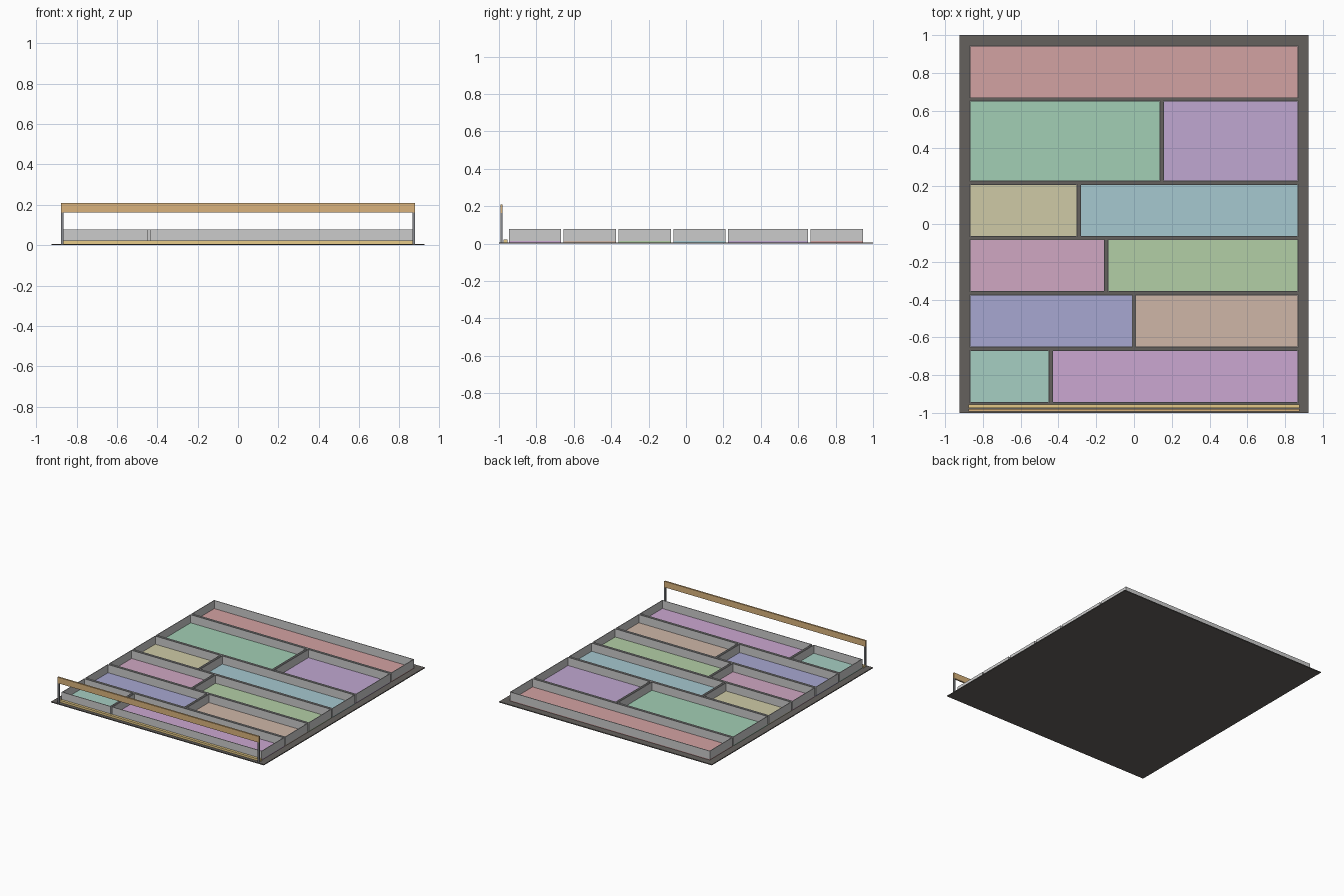
import bpy, bmesh
from mathutils import Matrix

if "Cube" in bpy.data.objects:
    bpy.data.objects.remove(bpy.data.objects["Cube"])


def material(name, rgb):
    m = bpy.data.materials.new(name)
    m.diffuse_color = (*rgb, 1)
    m.use_nodes = True
    m.node_tree.nodes["Principled BSDF"].inputs["Base Color"].default_value = m.diffuse_color
    return m


def boxes(name, extents, mat=None):
    """One object from boxes given as (x0, x1, y0, y1, z0, z1)."""
    bm = bmesh.new()
    for x0, x1, y0, y1, z0, z1 in extents:
        centre = ((x0 + x1) / 2, (y0 + y1) / 2, (z0 + z1) / 2)
        size = (x1 - x0, y1 - y0, z1 - z0, 1)
        bmesh.ops.create_cube(bm, size=1, matrix=Matrix.Translation(centre) @ Matrix.Diagonal(size))
    mesh = bpy.data.meshes.new(name)
    bm.to_mesh(mesh)
    bm.free()
    ob = bpy.data.objects.new(name, mesh)
    bpy.context.collection.objects.link(ob)
    if mat:
        mesh.materials.append(mat)
    return ob


BASE_TOP, FLOOR_TOP, WALL_TOP = 0.007, 0.013, 0.077
GAP, WALL, HALF_X = 0.0133, 0.005, 0.87

# Base plate
boxes("base_plate", [(-0.925, 0.925, -1, 1, 0, BASE_TOP)],
      material("dark_base", (0.13, 0.12, 0.11)))

# Rows of open trays, back to front: (depth, divider x, floor colours)
rows = [
    (0.28, None, [(0.65, 0.36, 0.36)]),
    (0.427, 0.147, [(0.36, 0.62, 0.46), (0.53, 0.39, 0.64)]),
    (0.28, -0.293, [(0.62, 0.59, 0.38), (0.38, 0.58, 0.63)]),
    (0.28, -0.147, [(0.63, 0.39, 0.54), (0.45, 0.62, 0.38)]),
    (0.28, 0.0, [(0.39, 0.39, 0.64), (0.62, 0.47, 0.39)]),
    (0.28, -0.44, [(0.38, 0.62, 0.54), (0.6, 0.39, 0.64)]),
]
y1, n = 0.946, 0
for depth, split, colours in rows:
    y0 = y1 - depth
    if split is None:
        spans = [(-HALF_X, HALF_X)]
    else:
        spans = [(-HALF_X, split - GAP / 2), (split + GAP / 2, HALF_X)]
    for (x0, x1), rgb in zip(spans, colours):
        n += 1
        boxes(f"tray_floor_{n}", [(x0, x1, y0, y1, BASE_TOP, FLOOR_TOP)],
              material(f"tray_colour_{n}", rgb))
        z = (FLOOR_TOP, WALL_TOP)
        boxes(f"tray_walls_{n}", [
            (x0, x1, y0, y0 + WALL, *z), (x0, x1, y1 - WALL, y1, *z),
            (x0, x0 + WALL, y0 + WALL, y1 - WALL, *z),
            (x1 - WALL, x1, y0 + WALL, y1 - WALL, *z)])
    y1 = y0 - GAP

# Low front strip
boxes("front_strip", [(-0.877, 0.877, -0.975, -0.955, BASE_TOP, 0.023)],
      material("yellow", (0.8, 0.6, 0.25)))

# Raised front rail on two posts
boxes("front_rail", [(-0.877, 0.877, -0.993, -0.98, 0.163, 0.21)],
      material("orange", (0.7, 0.45, 0.2)))
post_mat = material("post_grey", (0.25, 0.26, 0.28))
for side, x in (("left", -0.8705), ("right", 0.8705)):
    boxes(f"{side}_post", [(x - 0.0065, x + 0.0065, -0.993, -0.98, BASE_TOP, 0.163)], post_mat)
